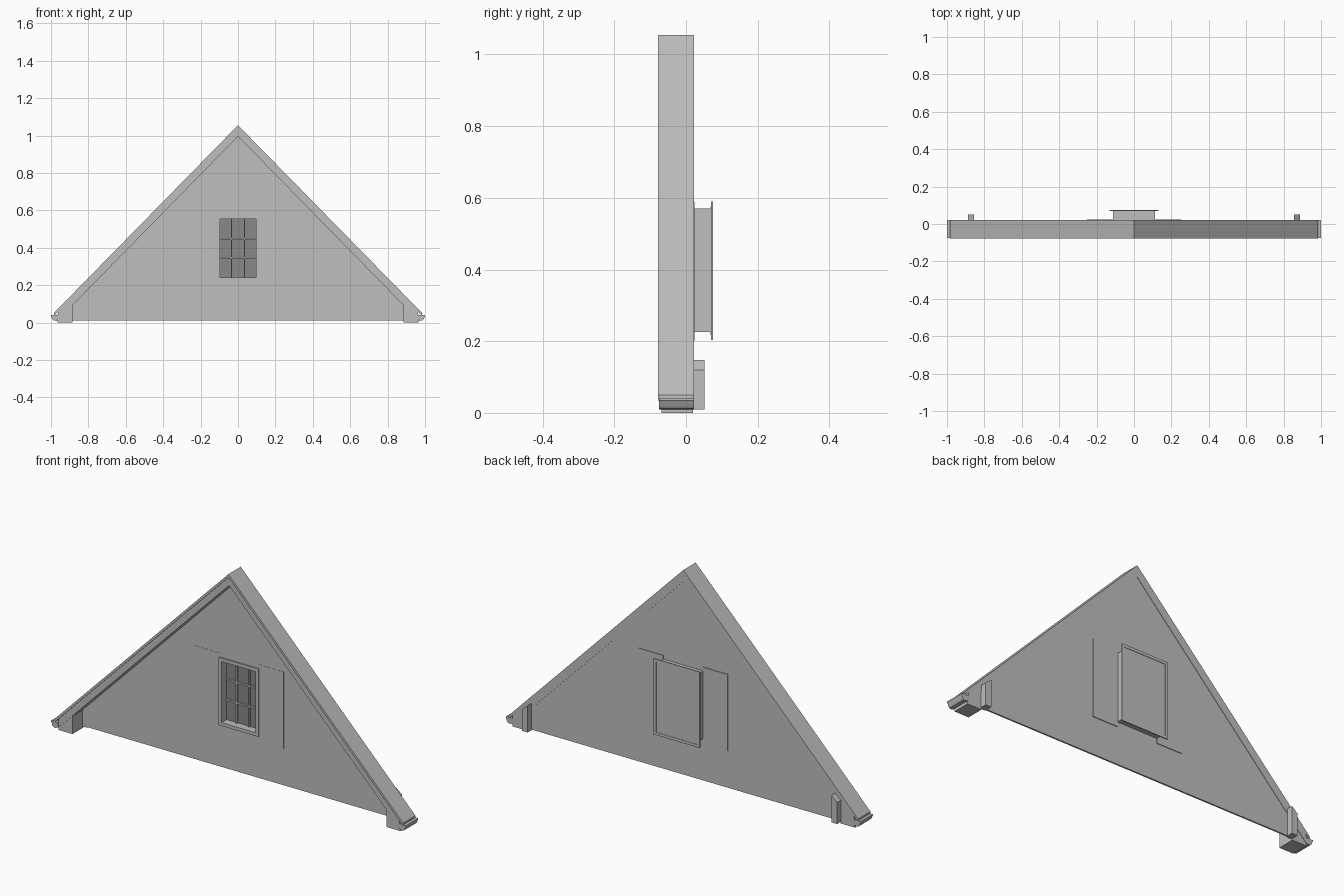
import bpy, bmesh

old = bpy.data.objects.get("Cube")
if old:
    bpy.data.objects.remove(old)


def material(name, value):
    m = bpy.data.materials.new(name)
    m.use_nodes = True
    color = (value, value, value, 1)
    m.diffuse_color = color
    m.node_tree.nodes["Principled BSDF"].inputs["Base Color"].default_value = color
    return m


grey = material("plain_grey", 0.52)
dark = material("dark_glass", 0.25)


def extrude(name, outline, y0, y1, mat=grey, mirror=False):
    """Solid from an (x, z) outline drawn between two depths."""
    bm = bmesh.new()
    face = bm.faces.new([bm.verts.new((x, y0, z)) for x, z in outline])
    moved = bmesh.ops.extrude_face_region(bm, geom=[face])["geom"]
    verts = [v for v in moved if isinstance(v, bmesh.types.BMVert)]
    bmesh.ops.translate(bm, verts=verts, vec=(0, y1 - y0, 0))
    bmesh.ops.recalc_face_normals(bm, faces=bm.faces[:])
    mesh = bpy.data.meshes.new(name)
    bm.to_mesh(mesh)
    bm.free()
    mesh.materials.append(mat)
    obj = bpy.data.objects.new(name, mesh)
    bpy.context.collection.objects.link(obj)
    if mirror:
        obj.modifiers.new("Mirror", "MIRROR")
    return obj


def box(name, x0, x1, z0, z1, y0, y1, mat=grey, mirror=False):
    outline = [(x0, z0), (x1, z0), (x1, z1), (x0, z1)]
    return extrude(name, outline, y0, y1, mat, mirror)


def frame(name, half, z0, z1, border, y0, y1):
    """Rectangular ring made of two stiles and two rails."""
    inner = half - border
    box(name + "_stiles", inner, half, z0, z1, y0, y1, mirror=True)
    box(name + "_sill", -inner, inner, z0, z0 + border, y0, y1)
    box(name + "_head", -inner, inner, z1 - border, z1, y0, y1)


# Roof line, measured as a vertical drop below the ridge
ridge, slope = 1.055, 1.02


def roof_z(x, drop=0.0):
    return ridge - drop - slope * x


def chevron(name, end, top, bottom, y0, y1):
    right = [(end, roof_z(end, top)), (end, roof_z(end, bottom))]
    left = [(-x, z) for x, z in reversed(right)]
    extrude(name, [(0, ridge - top)] + right + [(0, ridge - bottom)] + left, y0, y1)


chevron("roof_sheet", 0.985, 0, 0.016, -0.078, 0.022)
chevron("rake_board", 0.962, 0.016, 0.06, -0.072, 0.022)

# Gable wall in two halves around the window, with pieces above and below
half, low, high = 0.112, 0.225, 0.57
end = (roof_z(0, 0.05) - 0.012) / slope
extrude("gable_wall_side",
        [(half, 0.012), (end, 0.012), (half, roof_z(half, 0.05))],
        0.012, 0.02, mirror=True)
box("gable_wall_below", -half, half, 0.012, low, 0.012, 0.02)
extrude("gable_wall_above",
        [(-half, high), (half, high), (half, roof_z(half, 0.05)),
         (0, roof_z(0, 0.05)), (-half, roof_z(half, 0.05))], 0.012, 0.02)

# Flat boards beside the window, barely proud of the wall
box("shutter_board", half, 0.25, 0.2, 0.59, 0.011, 0.0235, mirror=True)

# Window
frame("window_frame", half, low, high, 0.017, 0.004, 0.07)
box("window_glass", -0.095, 0.095, 0.242, 0.553, 0.045, 0.05, dark)
box("window_upright_bar", 0.031, 0.038, 0.242, 0.553, 0.036, 0.045, mirror=True)
for i in (1, 2):
    z = 0.242 + 0.311 * i / 3
    box("window_cross_bar", -0.095, 0.095, z - 0.004, z + 0.004, 0.036, 0.045)

# Rear window panel with a raised border
frame("rear_window_border", 0.13, 0.203, 0.59, 0.014, 0.07, 0.075)
box("rear_window_panel", -0.116, 0.116, 0.217, 0.576, 0.069, 0.073)

# Boxed eave ends and rear brackets
extrude("eave_box",
        [(0.885, 0), (0.965, 0), (0.965, 0.045), (0.885, roof_z(0.885, 0.055))],
        -0.068, 0.02, mirror=True)
extrude("rear_bracket",
        [(0.856, 0.01), (0.888, 0.01), (0.888, 0.12), (0.856, 0.147)],
        0.0105, 0.052, mirror=True)

# Rounded gutters
gutter = extrude("gutter",
                 [(0.962, 0.04), (0.962, 0.016), (0.975, 0.01), (0.987, 0.012),
                  (0.994, 0.019), (0.997, 0.03), (1, 0.034), (1, 0.041)],
                 -0.076, 0.022, mirror=True)
bpy.context.view_layer.objects.active = gutter
gutter.select_set(True)
bpy.ops.object.shade_smooth_by_angle()
